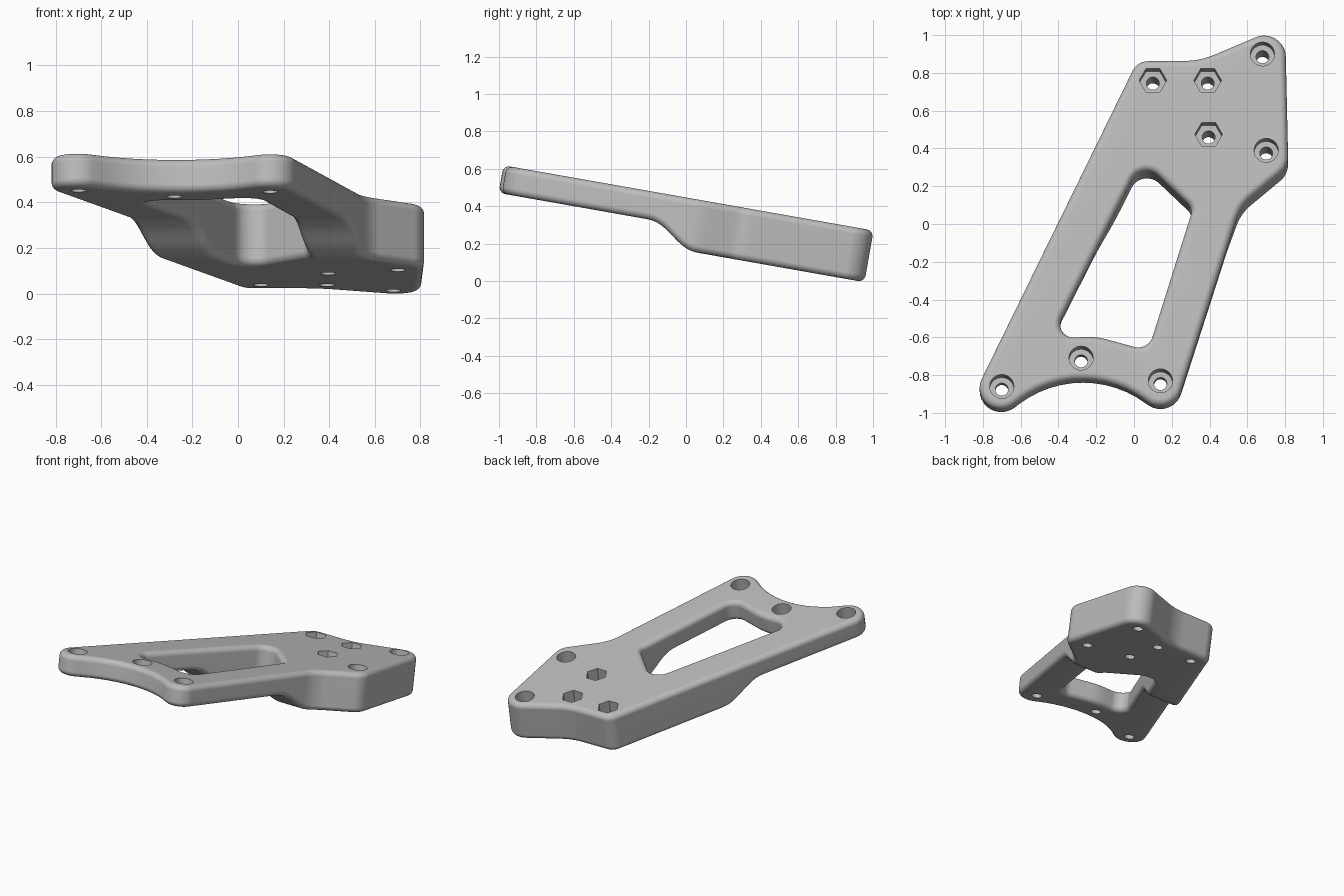
import bpy, bmesh, math
from mathutils import Vector, Matrix

cube = bpy.data.objects.get("Cube")
if cube:
    bpy.data.objects.remove(cube, do_unlink=True)

TILT = math.radians(10)
THICK, THIN = 0.28, 0.15      # deep rear block and thin front arm
BEVEL = 0.036
STEP_START, STEP_END = -0.2, 0.13
BORE_DEPTH = 0.09

# Corners as x, y, rounding radius; material always lies left of travel
OUTLINE = [
    (-1.015, -1.24, 0.115), (-0.27, -0.68, 0.55), (0.2, -1.034, 0.115),
    (0.564, 0.096, 0.25), (0.817, 0.306, 0.12), (0.8, 1.06, 0.115),
    (0.35, 0.87, 0.4), (0.017, 0.867, 0.09),
]
WINDOW = [
    (0.043, 0.343, 0.09), (0.312, 0.088, 0.06), (0.075, -0.665, 0.08),
    (-0.2, -0.59, 0.4), (-0.436, -0.6, 0.07),
]
ROUND_BORES = [(0.68, 0.9), (0.7, 0.39), (0.14, -0.83), (-0.28, -0.71), (-0.7, -0.86)]
HEX_BORES = [(0.1, 0.76), (0.39, 0.76), (0.395, 0.475)]


def rounded(corners, steps=12):
    """Points and outward normals of a polygon with rounded corners."""
    pts = [Vector((x, y / math.cos(TILT))) for x, y, r in corners]
    result = []
    for i, (_, _, r) in enumerate(corners):
        p = pts[i]
        d1 = (p - pts[i - 1]).normalized()
        d2 = (pts[(i + 1) % len(pts)] - p).normalized()
        turn = math.atan2(d1.x * d2.y - d1.y * d2.x, d1.dot(d2))
        side = math.copysign(r, turn)
        n1 = Vector((d1.y, -d1.x))
        center = p - d1 * r * math.tan(abs(turn) / 2) - n1 * side
        for k in range(steps + 1):
            n = Matrix.Rotation(turn * k / steps, 2) @ n1
            result.append((center + n * side, n))
    return result


bm = bmesh.new()


def ring(points, w):
    return [bm.verts.new((p[0], p[1], w)) for p in points]


def bridge(a, b):
    for i in range(len(a)):
        j = (i + 1) % len(a)
        bm.faces.new((a[i], a[j], b[j], b[i]))


def cap(loops):
    edges = []
    for loop in loops:
        for i, v in enumerate(loop):
            pair = (loop[i - 1], v)
            edges.append(bm.edges.get(pair) or bm.edges.new(pair))
    bmesh.ops.triangle_fill(bm, edges=edges, use_beauty=True, normal=(0, 0, 1))


def circle(x, y, radius, sides):
    angles = [2 * math.pi * k / sides for k in range(sides)]
    return [(x + radius * math.cos(a), y / math.cos(TILT) + radius * math.sin(a))
            for a in angles]


top_loops, bottom_loops = [], []

# Outer wall and window wall, with rounded upper and lower edges
arc = [math.pi / 2 * k / 6 for k in range(7)]
profile = [(BEVEL * (1 - math.sin(a)), -BEVEL * (1 - math.cos(a))) for a in arc]
profile += [(inset, -THICK - w) for inset, w in reversed(profile)]
for corners in (OUTLINE, WINDOW):
    path = rounded(corners)
    rings = [ring([p - n * inset for p, n in path], w) for inset, w in profile]
    for a, b in zip(rings, rings[1:]):
        bridge(a, b)
    top_loops.append(rings[0])
    bottom_loops.append(rings[-1])

# Counterbored screw holes and hexagonal nut pockets
bores = [(x, y, 0.064, 32) for x, y in ROUND_BORES]
bores += [(x, y, 0.073, 6) for x, y in HEX_BORES]
for x, y, radius, sides in bores:
    rim = ring(circle(x, y, radius, sides), 0)
    floor = ring(circle(x, y, radius, sides), -BORE_DEPTH)
    neck = ring(circle(x, y, 0.034, 24), -BORE_DEPTH)
    outlet = ring(circle(x, y, 0.034, 24), -THICK)
    bridge(rim, floor)
    bridge(neck, outlet)
    cap([floor, neck])
    top_loops.append(rim)
    bottom_loops.append(outlet)

cap(top_loops)
cap(bottom_loops)

# Curved step on the underside from deep block to thin arm
LEVELS = 18
for k in range(LEVELS + 1):
    v = STEP_START + (STEP_END - STEP_START) * k / LEVELS
    bmesh.ops.bisect_plane(bm, geom=bm.verts[:] + bm.edges[:] + bm.faces[:],
                           dist=1e-5, plane_co=(0, v, 0), plane_no=(0, 1, 0))
for vert in bm.verts:
    if vert.co.z < -0.2:
        t = (vert.co.y - STEP_START) / (STEP_END - STEP_START)
        t = min(max(t, 0), 1)
        ease = t ** 3 * (t * (6 * t - 15) + 10)
        vert.co.z += (THICK - THIN) * (1 - ease)

# Tilt the plate and stand it on the ground
bmesh.ops.rotate(bm, verts=bm.verts[:], matrix=Matrix.Rotation(-TILT, 3, 'X'))
lowest = min(v.co.z for v in bm.verts)
bmesh.ops.translate(bm, verts=bm.verts[:], vec=(0, 0, -lowest))
bmesh.ops.recalc_face_normals(bm, faces=bm.faces[:])

mesh = bpy.data.meshes.new("mounting_plate")
bm.to_mesh(mesh)
bm.free()
plate = bpy.data.objects.new("mounting_plate", mesh)
bpy.context.collection.objects.link(plate)

grey = bpy.data.materials.new("plain_grey")
grey.use_nodes = True
grey.diffuse_color = (0.5, 0.5, 0.5, 1)
grey.node_tree.nodes["Principled BSDF"].inputs["Base Color"].default_value = (0.5, 0.5, 0.5, 1)
mesh.materials.append(grey)

bpy.ops.object.select_all(action='DESELECT')
plate.select_set(True)
bpy.context.view_layer.objects.active = plate
bpy.ops.object.shade_smooth_by_angle(angle=math.radians(35))
weighted = plate.modifiers.new("clean_shading", 'WEIGHTED_NORMAL')
weighted.keep_sharp = True
